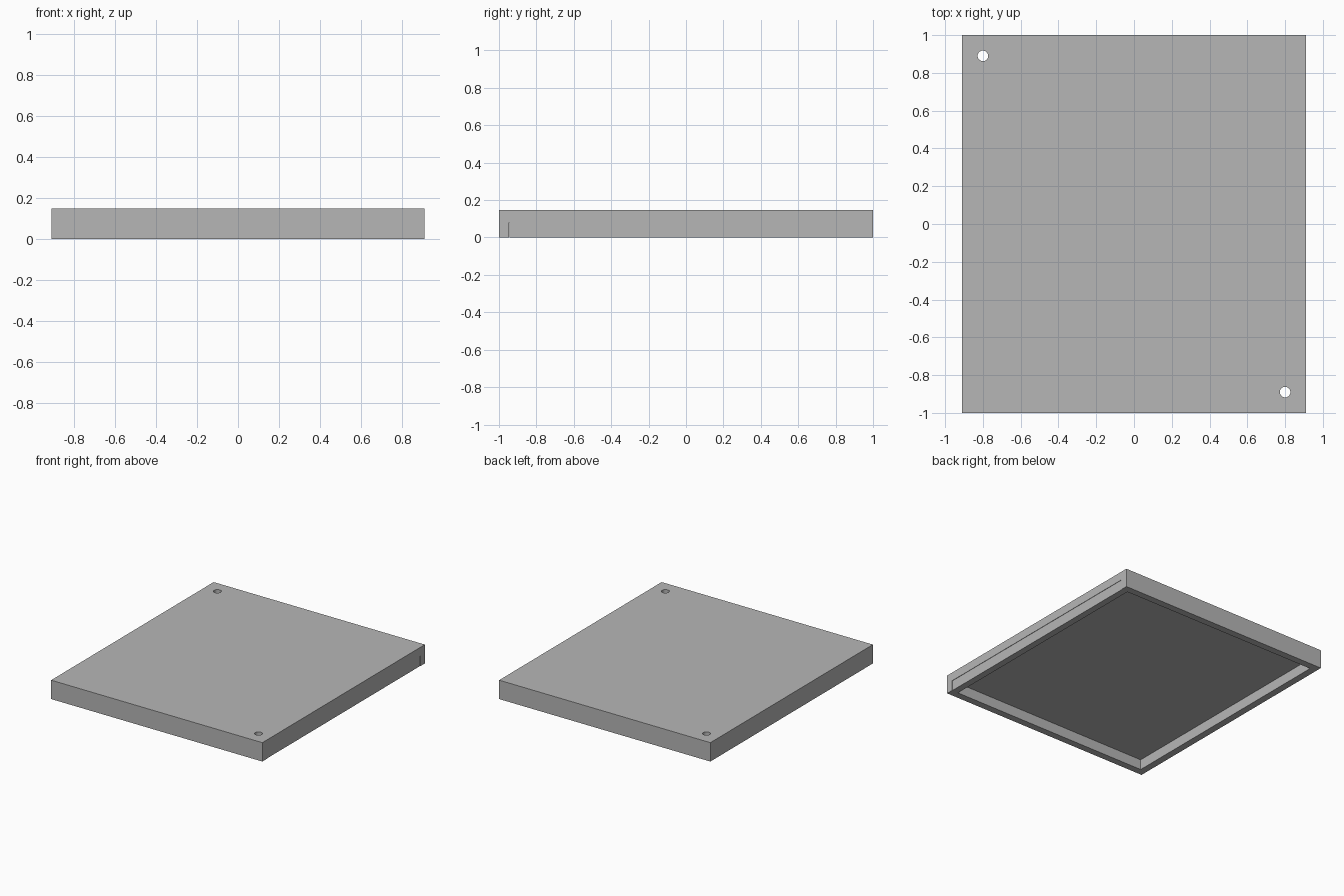
import bpy

cube = bpy.data.objects.get("Cube")
if cube:
    bpy.data.objects.remove(cube, do_unlink=True)

HALF_X, HALF_Y, HEIGHT = 0.91, 1.0, 0.147
WALL, CEILING = 0.055, 0.08
HOLE_RADIUS = 0.028
STEP = 0.003  # slight setback of the left wall between its neighbours

grey = bpy.data.materials.new("plain grey")
grey.use_nodes = True
colour = (0.47, 0.47, 0.47, 1)
grey.diffuse_color = colour
grey.node_tree.nodes["Principled BSDF"].inputs["Base Color"].default_value = colour


def box(name, low, high):
    centre = [(a + b) / 2 for a, b in zip(low, high)]
    bpy.ops.mesh.primitive_cube_add(size=1, location=centre)
    ob = bpy.context.object
    ob.name = name
    ob.scale = [b - a for a, b in zip(low, high)]
    bpy.ops.object.transform_apply(location=False, rotation=False, scale=True)
    ob.data.materials.append(grey)
    return ob


# Top slab
top = box("top_panel", (-HALF_X, -HALF_Y, CEILING), (HALF_X, HALF_Y, HEIGHT))

# Rim walls hanging below the slab
inner_x, inner_y = HALF_X - WALL, HALF_Y - WALL
box("front_wall", (-HALF_X, -HALF_Y, 0), (HALF_X, -inner_y, CEILING))
box("back_wall", (-HALF_X, inner_y, 0), (HALF_X, HALF_Y, CEILING))
box("right_wall", (-HALF_X, -inner_y, 0), (-inner_x, inner_y, CEILING))
box("left_wall", (inner_x, -inner_y, 0), (HALF_X - STEP, inner_y, CEILING))

# Round holes through two opposite corners of the slab
for side in (-1, 1):
    bpy.ops.mesh.primitive_cylinder_add(
        vertices=32, radius=HOLE_RADIUS, depth=1,
        location=(side * 0.8, -side * 0.89, HEIGHT))
    cutter = bpy.context.object
    cutter.name = "hole_cutter"
    cutter.data.materials.append(grey)
    cut = top.modifiers.new("corner hole", 'BOOLEAN')
    cut.operation = 'DIFFERENCE'
    cut.solver = 'EXACT'
    cut.object = cutter
    bpy.context.view_layer.objects.active = top
    bpy.ops.object.modifier_apply(modifier=cut.name)
    bpy.data.objects.remove(cutter, do_unlink=True)
